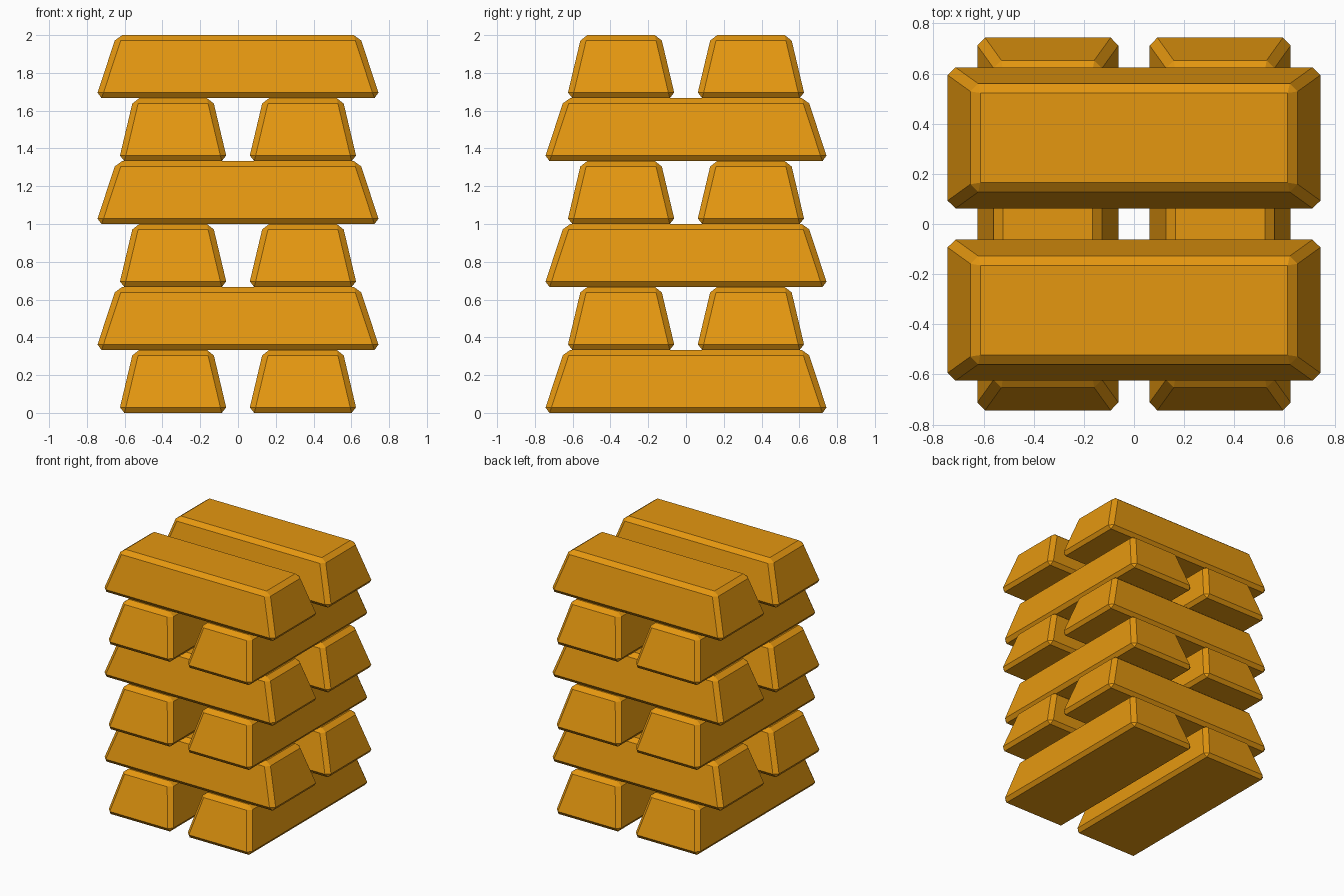
import bpy, bmesh, math

if "Cube" in bpy.data.objects:
    bpy.data.objects.remove(bpy.data.objects["Cube"])

LAYERS = 6
H = 2.0 / LAYERS          # height of one bar
BASE = (0.753, 0.288)     # half length / half width at the bottom
TOP = (0.643, 0.209)      # half length / half width at the top
BEVEL = 0.03
SPACING = 0.3437          # bar centre from the stack axis

gold = bpy.data.materials.new("gold")
gold.diffuse_color = (0.78, 0.31, 0.005, 1)
gold.use_nodes = True
gold.node_tree.nodes["Principled BSDF"].inputs["Base Color"].default_value = gold.diffuse_color


def bar_mesh():
    """Tapered ingot with chamfered edges, lying along x."""
    bm = bmesh.new()
    bmesh.ops.create_cube(bm, size=2)
    for v in bm.verts:
        half = TOP if v.co.z > 0 else BASE
        v.co = (v.co.x * half[0], v.co.y * half[1], H if v.co.z > 0 else 0)
    bmesh.ops.bevel(bm, geom=bm.edges[:], offset=BEVEL, offset_type='OFFSET',
                    segments=1, profile=0.5, affect='EDGES')
    bmesh.ops.recalc_face_normals(bm, faces=bm.faces[:])
    me = bpy.data.meshes.new("ingot")
    bm.to_mesh(me)
    bm.free()
    me.materials.append(gold)
    return me


# stack: pairs of bars, each layer turned a quarter
mesh = bar_mesh()
for layer in range(LAYERS):
    along_y = layer % 2 == 0
    for side in (-1, 1):
        ob = bpy.data.objects.new(f"ingot_layer{layer + 1}_{'a' if side < 0 else 'b'}", mesh)
        off = side * SPACING
        ob.location = (off, 0, layer * H) if along_y else (0, off, layer * H)
        ob.rotation_euler.z = math.pi / 2 if along_y else 0
        bpy.context.collection.objects.link(ob)
